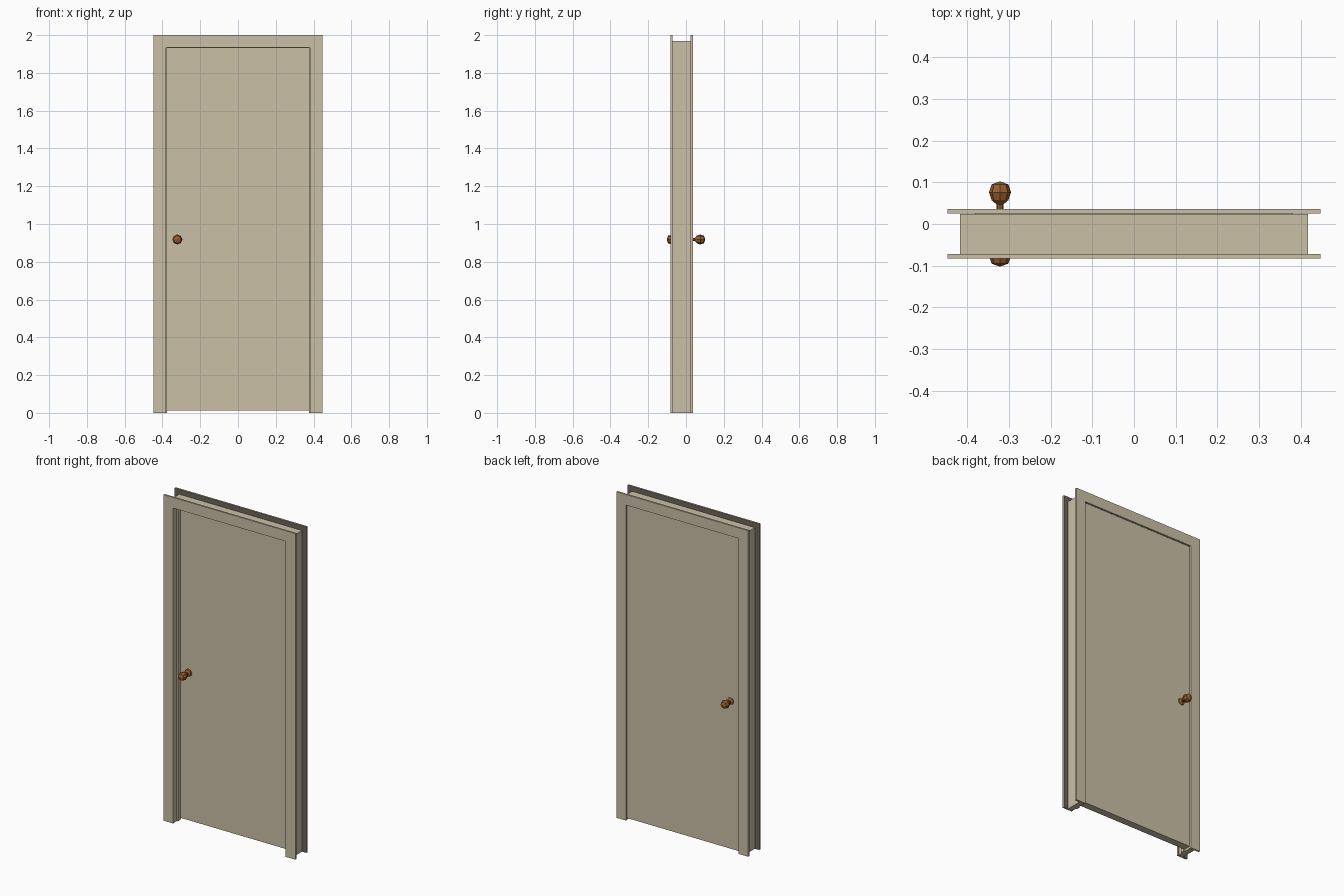
import bpy, bmesh, math
from mathutils import Vector

if "Cube" in bpy.data.objects:
    bpy.data.objects.remove(bpy.data.objects["Cube"])


def material(name, rgb):
    m = bpy.data.materials.new(name)
    m.diffuse_color = (*rgb, 1)
    m.use_nodes = True
    m.node_tree.nodes["Principled BSDF"].inputs["Base Color"].default_value = m.diffuse_color
    return m


PAINT = material("beige paint", (0.60, 0.53, 0.39))
KNOB = material("brown bronze", (0.30, 0.115, 0.03))
DARK = material("dark unpainted back", (0.15, 0.13, 0.10))


def finish(name, bm, *mats):
    me = bpy.data.meshes.new(name)
    bm.to_mesh(me)
    bm.free()
    for m in mats:
        me.materials.append(m)
    ob = bpy.data.objects.new(name, me)
    bpy.context.collection.objects.link(ob)
    return ob


def arch(name, outer, inner, top, inner_top, y_face, y_back, back_slot=0):
    """Upside-down U frame; y_face is the showing side, y_back the wall side."""
    pts = [(-outer, 0), (-outer, top), (outer, top), (outer, 0)]
    ins = [(-inner, 0), (-inner, inner_top), (inner, inner_top), (inner, 0)]
    bm = bmesh.new()
    of, inf, ob, inb = [[bm.verts.new((x, y, z)) for x, z in p]
                        for p, y in ((pts, y_face), (ins, y_face), (pts, y_back), (ins, y_back))]
    for i in range(3):
        j = i + 1
        bm.faces.new((of[i], of[j], inf[j], inf[i]))
        bm.faces.new((of[j], of[i], ob[i], ob[j]))
        bm.faces.new((inf[i], inf[j], inb[j], inb[i]))
        bm.faces.new((ob[j], ob[i], inb[i], inb[j])).material_index = back_slot
    for i in (0, 3):
        bm.faces.new((of[i], inf[i], inb[i], ob[i]))
    bmesh.ops.recalc_face_normals(bm, faces=bm.faces)
    return finish(name, bm, PAINT, DARK) if back_slot else finish(name, bm, PAINT)


# casings on both sides of the wall (dark toward the wall) and the jamb between
arch("front_casing", 0.447, 0.382, 2.0, 1.935, -0.083, -0.072, 1)
arch("back_casing", 0.447, 0.382, 2.0, 1.935, 0.036, 0.025, 1)
arch("jamb", 0.417, 0.385, 1.97, 1.94, -0.0715, 0.0245)
# narrow stop the door closes against
arch("door_stop", 0.386, 0.377, 1.941, 1.932, -0.045, -0.02)

# door slab
bm = bmesh.new()
bmesh.ops.create_cube(bm, size=1)
for v in bm.verts:
    v.co = Vector((v.co.x * 0.762, v.co.y * 0.045 + 0.0035, v.co.z * 1.922 + 0.973))
finish("door_slab", bm, PAINT)

# knobs: lathed profile of (radius, distance from door centre)
PROFILE = [(0.022, 0.018), (0.022, 0.030), (0.008, 0.036), (0.008, 0.047),
           (0.020, 0.057), (0.0265, 0.076), (0.020, 0.095)]
SIDES = 8
for side, name in ((-1, "front_knob"), (1, "back_knob")):
    bm = bmesh.new()
    rings = []
    for r, d in PROFILE:
        rings.append([bm.verts.new((-0.321 + r * math.cos(a), side * d, 0.918 + r * math.sin(a)))
                      for a in (2 * math.pi * k / SIDES for k in range(SIDES))])
    for a, b in zip(rings, rings[1:]):
        for k in range(SIDES):
            n = (k + 1) % SIDES
            bm.faces.new((a[k], a[n], b[n], b[k]))
    tip = bm.verts.new((-0.321, side * 0.102, 0.918))
    for k in range(SIDES):
        bm.faces.new((rings[-1][k], rings[-1][(k + 1) % SIDES], tip))
    bm.faces.new(rings[0])
    bmesh.ops.recalc_face_normals(bm, faces=bm.faces)
    finish(name, bm, KNOB)
